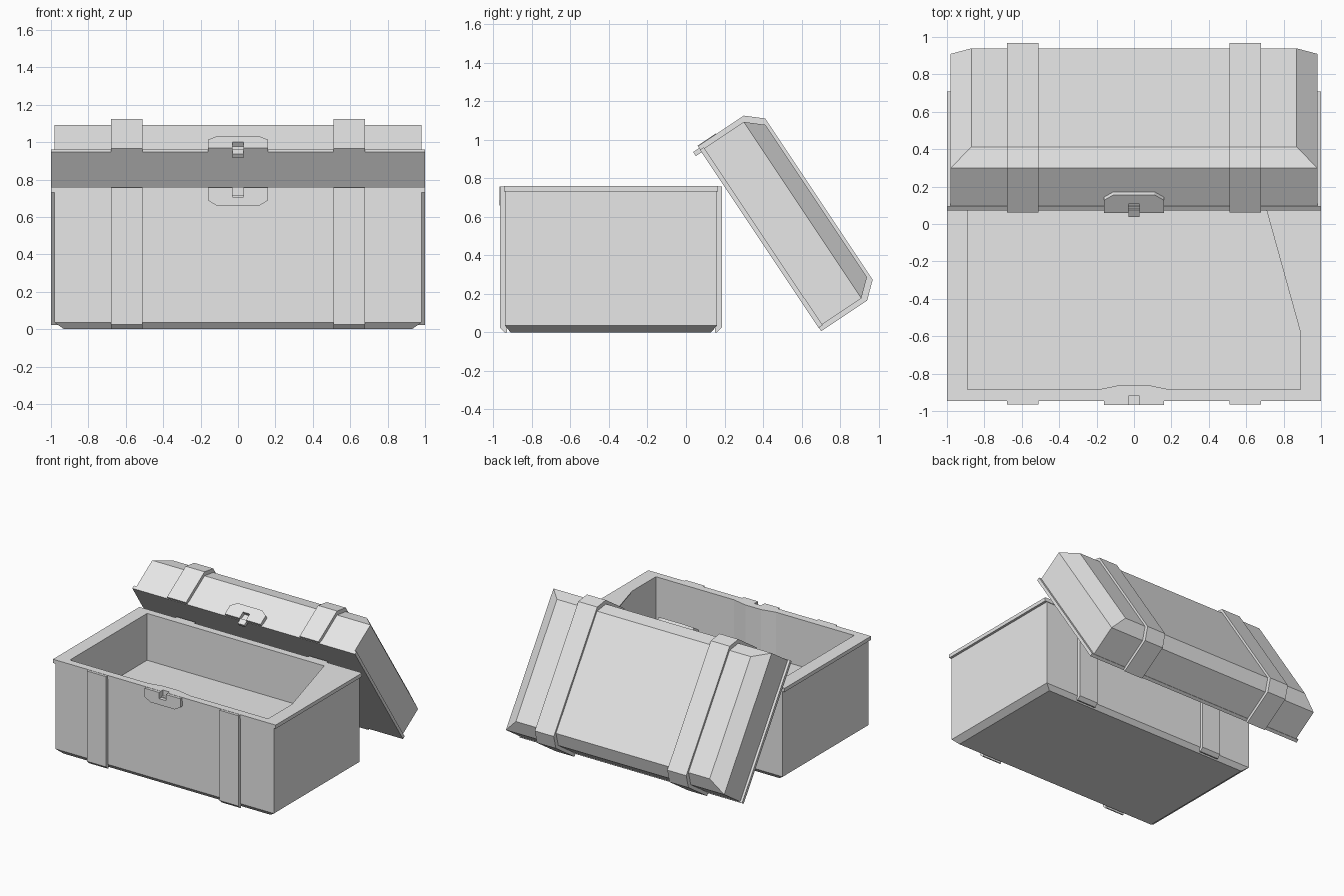
import bpy, bmesh, math
from mathutils import Matrix

cube = bpy.data.objects.get("Cube")
if cube:
    bpy.data.objects.remove(cube, do_unlink=True)

# One plain grey for the whole chest
grey = bpy.data.materials.new("plain_grey")
grey.use_nodes = True
grey.diffuse_color = (0.8, 0.8, 0.8, 1)
grey.node_tree.nodes["Principled BSDF"].inputs["Base Color"].default_value = (0.8, 0.8, 0.8, 1)


def finish(name, bm, matrix):
    bmesh.ops.recalc_face_normals(bm, faces=bm.faces)
    mesh = bpy.data.meshes.new(name)
    bm.to_mesh(mesh)
    bm.free()
    mesh.materials.append(grey)
    obj = bpy.data.objects.new(name, mesh)
    obj.matrix_world = matrix
    bpy.context.collection.objects.link(obj)
    return obj


def stack(name, levels, matrix):
    """Join centred rectangles (half x, half y, z) into a solid."""
    bm = bmesh.new()
    rings = [[bm.verts.new((sx * hx, sy * hy, z))
              for sx, sy in ((-1, -1), (1, -1), (1, 1), (-1, 1))]
             for hx, hy, z in levels]
    bm.faces.new(rings[0])
    bm.faces.new(rings[-1])
    for low, high in zip(rings, rings[1:]):
        for i in range(4):
            j = (i + 1) % 4
            bm.faces.new((low[i], low[j], high[j], high[i]))
    return finish(name, bm, matrix)


def prism(name, outline, axis, start, end, matrix=Matrix()):
    """Extrude a flat outline along one axis."""
    bm = bmesh.new()
    verts = []
    for point in outline:
        co = list(point)
        co.insert(axis, start)
        verts.append(bm.verts.new(co))
    face = bm.faces.new(verts)
    new = bmesh.ops.extrude_face_region(bm, geom=[face])["geom"]
    shift = [0, 0, 0]
    shift[axis] = end - start
    bmesh.ops.translate(bm, vec=shift, verts=[g for g in new if isinstance(g, bmesh.types.BMVert)])
    return finish(name, bm, matrix)


def cut(obj, cutter):
    cutter.hide_render = True
    mod = obj.modifiers.new("cut", "BOOLEAN")
    mod.operation = "DIFFERENCE"
    mod.solver = "EXACT"
    mod.object = cutter
    bpy.context.view_layer.objects.active = obj
    bpy.ops.object.modifier_apply(modifier=mod.name)
    bpy.data.objects.remove(cutter, do_unlink=True)


def mirrored(half):
    """Complete an outline that is symmetric about its first coordinate."""
    return half + [(-a, b) for a, b in reversed(half)]


MID = -0.39
base_place = Matrix.Translation((0, MID, 0))
lid_place = Matrix.Translation((0, 0.38, 0.485)) @ Matrix.Rotation(math.radians(-56.3), 4, "X")

# Chest body with chamfered foot and overhanging rim
body = stack("chest_body", [(0.93, 0.52, 0), (0.98, 0.55, 0.035), (0.98, 0.55, 0.73),
                            (1, 0.555, 0.73), (1, 0.555, 0.76)], base_place)

# Hollow inside, thickened behind the lock
front, back = -0.885, 0.105
opening = mirrored([(0.07, -0.86), (0.19, front), (0.89, front), (0.89, back)])
cut(body, prism("opening_cutter", opening, 2, 0.38, 0.9))

# Keyhole notch in the rim
cut(body, prism("notch_cutter", mirrored([(0.03, 0.715), (0.03, 0.9)]), 1, -1.1, -0.92))

# Flat corner piece level with the rim
prism("corner_plate", [(0.89, -0.58), (0.89, back), (0.70, back)], 2, 0.752, 0.76)

# Open lid, leaning behind the body
stack("lid", [(1, 0.555, 0), (1, 0.555, 0.025), (0.98, 0.55, 0.025),
              (0.98, 0.55, 0.27), (0.87, 0.475, 0.355)], lid_place)

# Straps on body and lid
base_strap = [(0.54, 0), (0.55, 0), (0.576, 0.025), (0.576, 0.758), (0.54, 0.758)]
lid_strap = mirrored([(0.577, 0.002), (0.577, 0.288), (0.503, 0.372)])
for side, x in (("right", -0.68), ("left", 0.51)):
    for end, sign in (("front", -1), ("back", 1)):
        prism(f"body_strap_{end}_{side}", [(sign * y, z) for y, z in base_strap],
              0, x, x + 0.17, base_place)
    prism(f"lid_strap_{side}", lid_strap, 0, x, x + 0.17, lid_place)

# Lock plates, each with a notch at the seam
plate = mirrored([(0.03, 0.05), (0.03, 0), (0.16, 0), (0.16, 0.07), (0.11, 0.1)][::-1])
prism("lock_plate_body", [(x, 0.758 - d) for x, d in plate], 1, -0.968, -0.938)
prism("lock_plate_lid", [(x, 0.002 + d * 1.15) for x, d in plate], 1, -0.58, -0.548, lid_place)

# Small tongue hanging from the lid
prism("lock_tongue", mirrored([(0.03, -0.035), (0.03, 0.01)]), 1, -0.565, -0.54, lid_place)
